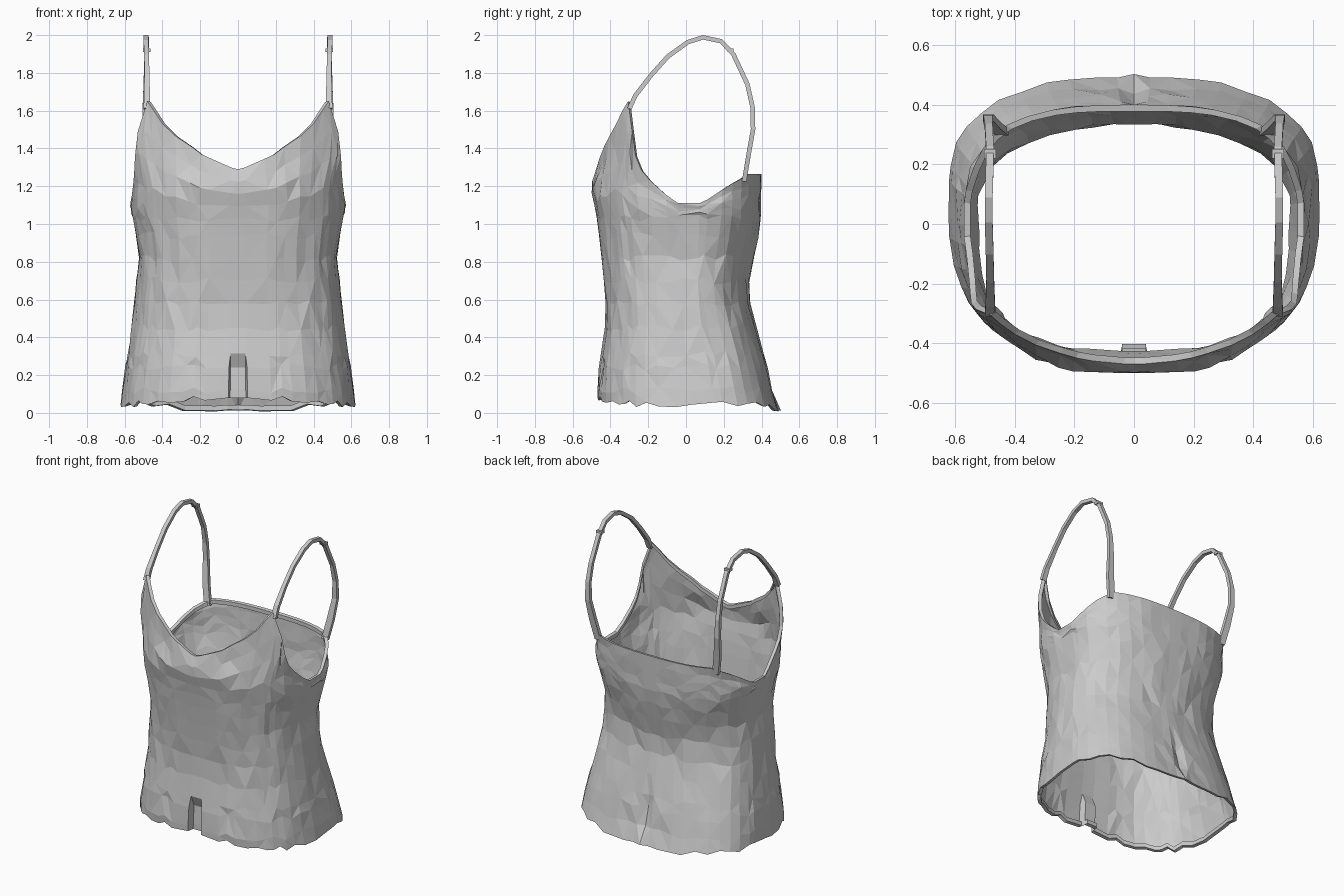
import bpy, bmesh, math, random
from mathutils import Vector

if "Cube" in bpy.data.objects:
    bpy.data.objects.remove(bpy.data.objects["Cube"])

random.seed(4)
cloth = bpy.data.materials.new("light grey cloth")
cloth.diffuse_color = (0.6, 0.6, 0.6, 1)
cloth.use_nodes = True
cloth.node_tree.nodes["Principled BSDF"].inputs["Base Color"].default_value = cloth.diffuse_color


def lerp_table(table, v):
    """Piecewise linear lookup in a list of (key, value) pairs."""
    if v <= table[0][0]:
        return table[0][1]
    for (a, p), (b, q) in zip(table, table[1:]):
        if v <= b:
            return p + (q - p) * (v - a) / (b - a)
    return table[-1][1]


def finish(name, bm):
    mesh = bpy.data.meshes.new(name)
    bm.to_mesh(mesh)
    bm.free()
    mesh.materials.append(cloth)
    obj = bpy.data.objects.new(name, mesh)
    bpy.context.collection.objects.link(obj)
    return obj


# Body profile by height: half width, front, back and centre depth
WIDTH = [(0, .628), (.1, .615), (.4, .57), (.6, .548), (.8, .522), (.92, .533), (1.1, .572),
         (1.2, .56), (1.3, .6), (1.4, .648), (1.47, .652), (1.56, .64), (1.65, .627)]
FRONT = [(0, -.47), (.2, -.468), (.45, -.43), (.6, -.425), (.8, -.445), (1, -.467),
         (1.1, -.485), (1.2, -.508), (1.29, -.47), (1.4, -.46), (1.5, -.45), (1.65, -.44)]
BACK = [(0, .495), (.1, .46), (.3, .415), (.5, .362), (.65, .322), (.8, .355), (1, .395),
        (1.27, .4)]
MID = [(0, .1), (.4, .05), (1.1, .02), (1.3, 0)]

# Roundness of the cross-section by height: low is boxy, 1 is an ellipse
ROUND_FRONT = [(0, .714), (1.1, .714), (1.25, .77), (1.4, .9)]
ROUND_BACK = [(0, .714), (.3, .75), (.6, .93), (.8, .9), (1, .78), (1.2, .714)]

# Upper edge by angle (front -90, side 0, back 90): neckline, strap peak, armhole, back
TOP = [(-90, 1.29), (-88, 1.3), (-80, 1.345), (-75, 1.37), (-70, 1.41), (-62, 1.465),
       (-54, 1.53), (-47, 1.605), (-42, 1.65), (-37, 1.49), (-32, 1.36), (-25, 1.285),
       (-17, 1.23), (-8, 1.155), (-3, 1.11), (4, 1.11), (9, 1.13), (20, 1.18), (30, 1.215),
       (40, 1.24), (50, 1.265), (90, 1.265)]
HEM = [(-90, .08), (-50, .07), (-30, .04), (0, .03), (20, .055), (55, .03), (90, .012)]
ANGLES = [-90, -88.7, -88.3, -80, -75, -70, -62, -54, -47, -42, -37, -32, -25, -17, -8, -3,
          4, 9, 20, 30, 40, 50, 60, 70, 77, 84, 88, 90]
ROWS = [.12, .24, .315, .45, .58, .7, .82, .94, 1.03]
RIM = .022


def surface(t, z):
    c, s = math.cos(math.radians(t)), math.sin(math.radians(t))
    m = lerp_table(MID, z)
    depth = lerp_table(BACK, z) - m if s > 0 else m - lerp_table(FRONT, z)
    e = lerp_table(ROUND_BACK if s > 0 else ROUND_FRONT, z)
    x = lerp_table(WIDTH, z) * max(c, 0) ** e
    y = m + math.copysign(depth * abs(s) ** e, s)
    return Vector((0 if abs(t) == 90 else x, y, z))


def column(t):
    """Vertices of one vertical seam, with pleats and turned-in rims."""
    top, hem = lerp_table(TOP, t), lerp_table(HEM, t)
    narrow = abs(t) > 87
    heights = [hem + (0 if narrow else random.uniform(-.022, .022))]
    for z in ROWS:
        heights.append(z + (0 if narrow else random.uniform(-.02, .02)))
    heights += [heights[-1] + (top - heights[-1]) * f for f in (.25, .5, .75, 1)]
    points = []
    for i, z in enumerate(heights):
        p = surface(t, z)
        if not narrow and 0 < i < len(heights) - 1:
            out = Vector((p.x, p.y, 0)).normalized()
            p += out * random.uniform(-.006, .006)
        if t < -88.5 and i <= 2:                       # front pleat
            p.y += .045
        if t == 90 and i <= 3:                         # back pleat
            p.y += (.012, -.02, -.025, -.012)[i]
        if t == -75 and i == 2:                        # short front tucks
            p.y += .015
        points.append(p)
    # rims folded inward at the hem and the upper edge
    def inset(p, dz):
        q = p - Vector((p.x, p.y, 0)).normalized() * RIM + Vector((0, 0, dz))
        if abs(t) == 90:
            q.x = 0
        return q
    return ([inset(points[0], .03), inset(points[0], .004)] + points
            + [inset(points[-1], -.004), inset(points[-1], -.03)])


half = [column(t) for t in ANGLES]
mirrored = [[Vector((-p.x, p.y, p.z)) for p in col] for col in half[-2:0:-1]]
ring = half + mirrored

bm = bmesh.new()
grid = [[bm.verts.new(p) for p in col] for col in ring]
for i, a in enumerate(grid):
    b = grid[(i + 1) % len(grid)]
    for k in range(len(a) - 1):
        quad = (a[k], b[k], b[k + 1], a[k + 1])
        # alternate the diagonals for a creased, faceted cloth
        if (i * 7 + k * 3) % 5 < 2:
            bm.faces.new(quad[:3])
            bm.faces.new((quad[0], quad[2], quad[3]))
        else:
            bm.faces.new((quad[0], quad[1], quad[3]))
            bm.faces.new(quad[1:])
finish("camisole_body", bm)

# Shoulder strap path: x, y, z, strip width
STRAP = [(.482, -.3, 1.61, .035), (.482, -.268, 1.68, .032), (.482, -.187, 1.785, .026),
         (.484, -.095, 1.888, .026), (.487, .01, 1.963, .026), (.487, .09, 1.988, .026),
         (.484, .185, 1.968, .026), (.483, .25, 1.9, .026), (.487, .325, 1.74, .026),
         (.49, .352, 1.62, .03), (.488, .355, 1.5, .036), (.47, .33, 1.36, .045),
         (.443, .308, 1.225, .045)]


def strap(name, side):
    bm = bmesh.new()
    path = [Vector(p[:3]) for p in STRAP]
    rings = []
    for i, p in enumerate(path):
        d = path[min(i + 1, len(path) - 1)] - path[max(i - 1, 0)]
        n = Vector((0, -d.z, d.y)).normalized() * .012
        w = Vector((STRAP[i][3] / 2, 0, 0))
        rings.append([bm.verts.new(p + q) for q in (n + w, n - w, -n - w, w - n)])
    for a, b in zip(rings, rings[1:]):
        for k in range(4):
            bm.faces.new((a[k], a[(k + 1) % 4], b[(k + 1) % 4], b[k]))
    bm.faces.new(rings[0])
    bm.faces.new(rings[-1])
    for v in bm.verts:
        v.co.x *= side
    bmesh.ops.recalc_face_normals(bm, faces=bm.faces)
    finish(name, bm)


def adjuster(name, side):
    bm = bmesh.new()
    bmesh.ops.create_cube(bm, size=1)
    bmesh.ops.scale(bm, vec=(.04, .032, .018), verts=bm.verts)
    for v in bm.verts:
        v.co += Vector((side * .483, .235, 1.92))
    finish(name, bm)


for label, side in (("right", 1), ("left", -1)):
    strap(label + "_strap", side)
    adjuster(label + "_strap_adjuster", side)
